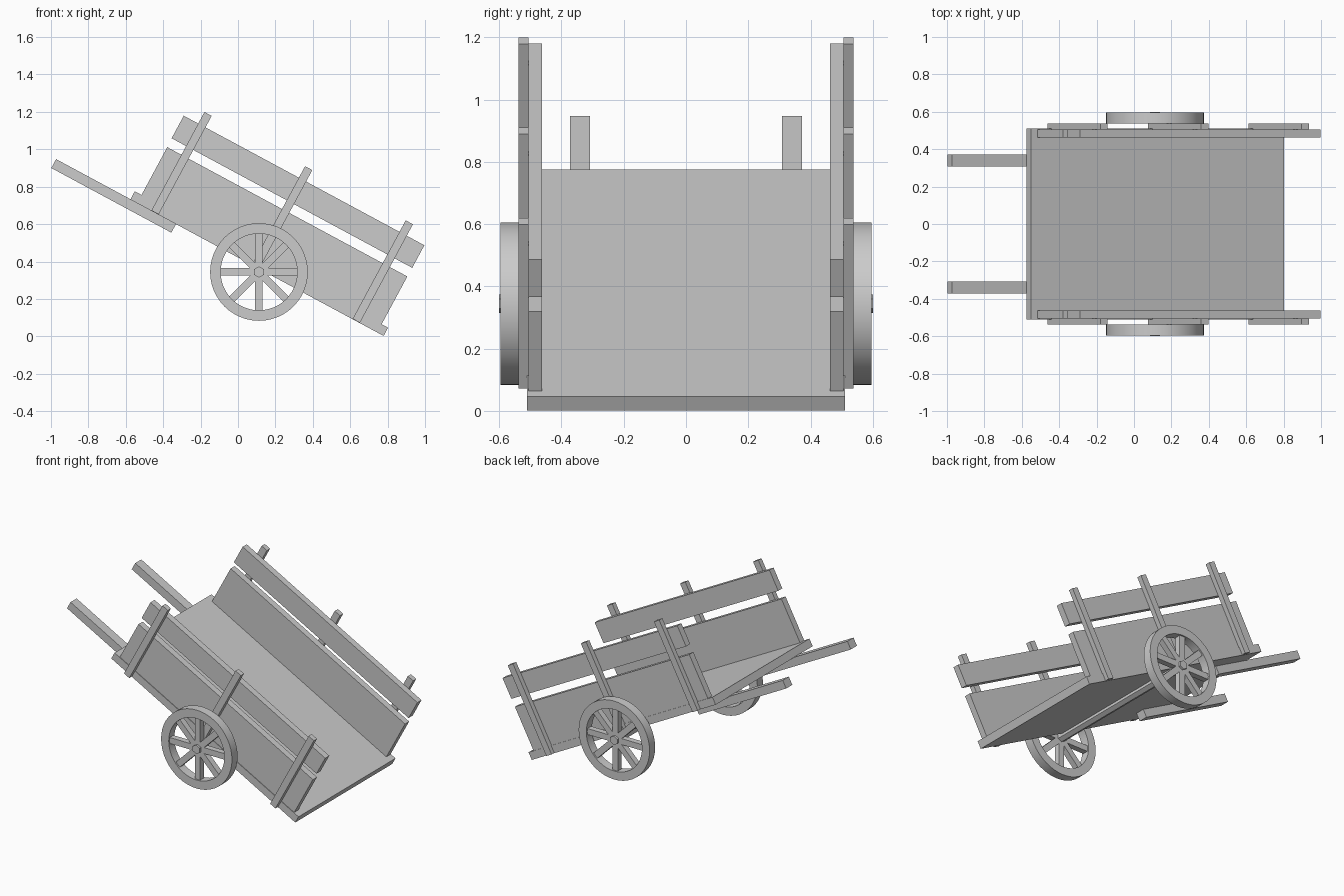
import bpy, bmesh, math
from mathutils import Matrix, Vector

if "Cube" in bpy.data.objects:
    bpy.data.objects.remove(bpy.data.objects["Cube"])

HUB = Vector((0.112, 0, 0.344))          # axle centre
TILT = Matrix.Translation(HUB) @ Matrix.Rotation(math.radians(28.3), 4, 'Y')


def finish(name, bm):
    bmesh.ops.recalc_face_normals(bm, faces=bm.faces)
    mesh = bpy.data.meshes.new(name)
    bm.to_mesh(mesh)
    bm.free()
    obj = bpy.data.objects.new(name, mesh)
    bpy.context.collection.objects.link(obj)
    return obj


def add_box(bm, lo, hi, frame):
    lo, hi = Vector(lo), Vector(hi)
    m = frame @ Matrix.Translation((lo + hi) / 2) @ Matrix.Diagonal((*(hi - lo), 1))
    bmesh.ops.create_cube(bm, size=1, matrix=m)


def plank(name, a, y, b):
    """Box in the tilted cart frame: a along the bed, b normal to it."""
    bm = bmesh.new()
    add_box(bm, (a[0], y[0], b[0]), (a[1], y[1], b[1]), TILT)
    return finish(name, bm)


def wheel_rim(name, y0, y1, r_in, r_out, n=48):
    # Rectangular profile spun around the axle
    bm = bmesh.new()
    profile = [(r_in, y0), (r_out, y0), (r_out, y1), (r_in, y1)]
    rings = []
    for i in range(n):
        t = 2 * math.pi * i / n
        rings.append([bm.verts.new(HUB + Vector((r * math.cos(t), y, r * math.sin(t))))
                      for r, y in profile])
    for i in range(n):
        p, q = rings[i], rings[(i + 1) % n]
        for k in range(4):
            j = (k + 1) % 4
            bm.faces.new((p[k], p[j], q[j], q[k]))
    obj = finish(name, bm)
    bpy.ops.object.select_all(action='DESELECT')
    obj.select_set(True)
    bpy.context.view_layer.objects.active = obj
    bpy.ops.object.shade_smooth_by_angle(angle=math.radians(30))


# Floor of the cart
plank("bed", (-0.789, 0.749), (-0.51, 0.51), (0.015, 0.065))

for side, s in (("left", 1), ("right", -1)):
    def span(p, q):
        return sorted((s * p, s * q))

    # Side boards, posts and handle
    plank(f"{side}_lower_board", (-0.748, 0.71), span(0.463, 0.506), (0.065, 0.355))
    plank(f"{side}_upper_board", (-0.75, 0.711), span(0.463, 0.506), (0.408, 0.545))
    for i in range(3):
        a = -0.662 + 0.611 * i
        plank(f"{side}_post_{i + 1}", (a, a + 0.044), span(0.505, 0.538), (0.017, 0.615))
    plank(f"{side}_handle", (-1.241, -0.512), span(0.308, 0.372), (-0.037, 0.017))

    # Wheel with eight spokes
    wheel_rim(f"{side}_wheel_rim", *span(0.537, 0.596), 0.205, 0.261)
    bm = bmesh.new()
    y = span(0.547, 0.586)
    for k in range(8):
        frame = Matrix.Translation(HUB) @ Matrix.Rotation(k * math.pi / 4, 4, 'Y')
        add_box(bm, (0.01, y[0], -0.02), (0.21, y[1], 0.02), frame)
    finish(f"{side}_wheel_spokes", bm)

# Hexagonal axle running through both hubs
bm = bmesh.new()
bmesh.ops.create_cone(bm, cap_ends=True, segments=6, radius1=0.03, radius2=0.03, depth=1.2,
                      matrix=Matrix.Translation(HUB) @ Matrix.Rotation(math.pi / 2, 4, 'X'))
finish("axle", bm)
